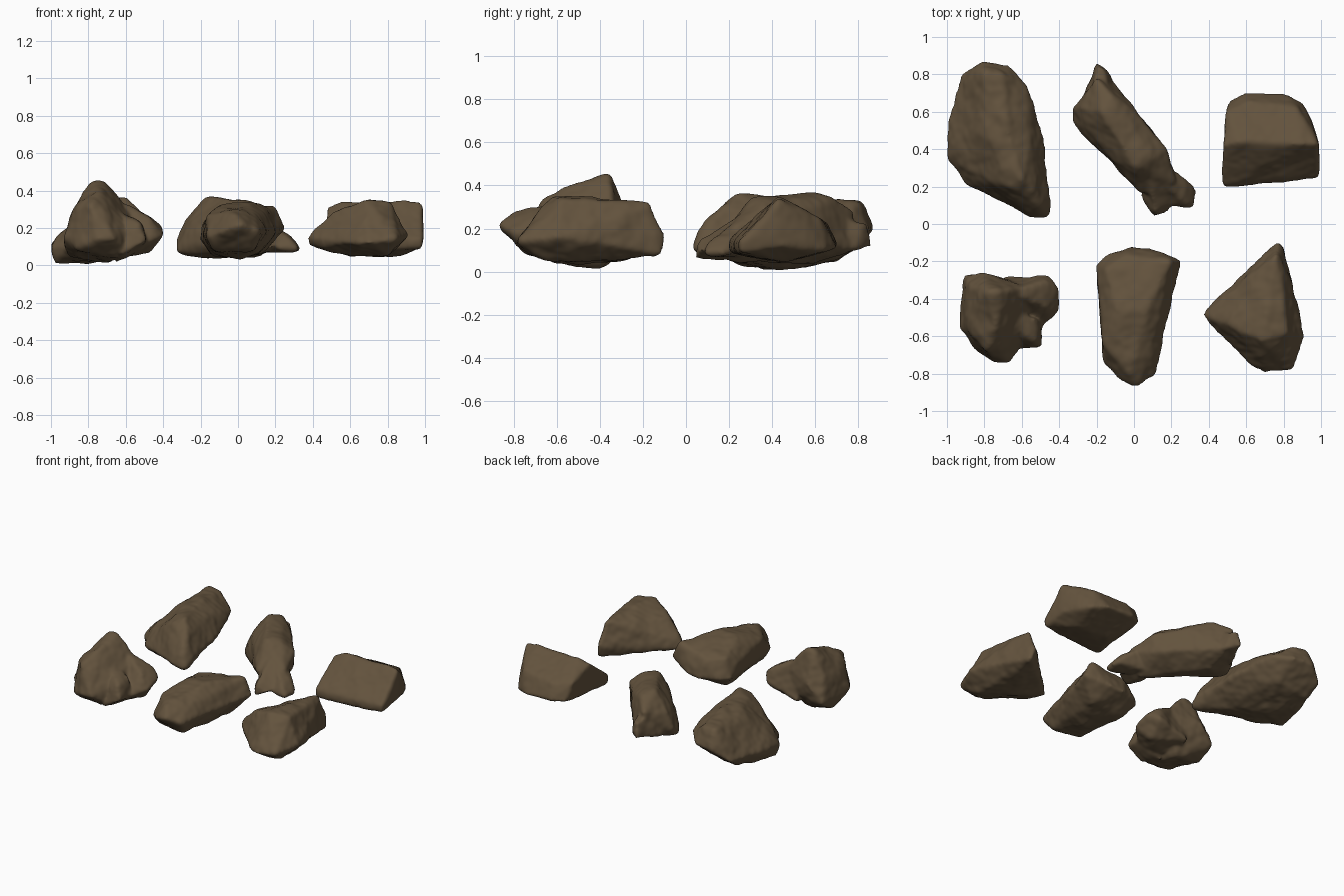
import bpy, bmesh
from mathutils import Vector, noise

brown = bpy.data.materials.new("earth_brown")
brown.diffuse_color = (0.125, 0.086, 0.047, 1)


def hull(bm, pts):
    """Add the convex hull of pts to bm."""
    part = bmesh.new()
    for p in pts:
        part.verts.new(p)
    bmesh.ops.convex_hull(part, input=part.verts[:])
    loose = [v for v in part.verts if not v.link_faces]
    bmesh.ops.delete(part, geom=loose, context='VERTS')
    tmp = bpy.data.meshes.new("tmp")
    part.to_mesh(tmp)
    part.free()
    bm.from_mesh(tmp)
    bpy.data.meshes.remove(tmp)


def rock(name, *hulls, rough=1.0):
    """Fuse chunky hulls, wear the edges, then weather the surface."""
    bm = bmesh.new()
    for pts in hulls:
        hull(bm, pts)
    me = bpy.data.meshes.new(name)
    bm.to_mesh(me)
    bm.free()
    ob = bpy.data.objects.new(name, me)
    bpy.context.collection.objects.link(ob)
    fuse = ob.modifiers.new("fuse", 'REMESH')
    fuse.mode, fuse.voxel_size = 'VOXEL', 0.011
    wear = ob.modifiers.new("wear", 'SMOOTH')
    wear.factor, wear.iterations = 0.5, 14
    dg = bpy.context.evaluated_depsgraph_get()
    solid = bpy.data.meshes.new_from_object(ob.evaluated_get(dg))
    ob.modifiers.clear()
    ob.data = solid
    moved = []
    for v in solid.vertices:
        p = v.co
        lumps = noise.fractal(p * 6, 1.0, 2.0, 3)
        chips = noise.noise(p * 22)
        moved.append(p + v.normal * (0.005 + rough * (0.011 * lumps + 0.0025 * chips)))
    for v, p in zip(solid.vertices, moved):
        v.co = p
    solid.materials.clear()
    solid.materials.append(brown)
    for f in solid.polygons:
        f.use_smooth = True
        f.material_index = 0
    solid.update()
    return ob


# Back left: the largest, a long humped boulder
rock("large_boulder", [
    (-.92, .81, .12), (-.80, .87, .20), (-.67, .85, .20), (-.57, .74, .23),
    (-.49, .47, .18), (-.45, .10, .15), (-.46, .04, .10), (-.56, .04, .12), (-.51, .09, .24),
    (-.90, .22, .09), (-1.0, .35, .10), (-.98, .58, .12), (-.98, .36, .01),
    (-.80, .81, .32), (-.71, .80, .32), (-.79, .50, .33), (-.69, .55, .35),
    (-.60, .24, .36), (-.66, .20, .33), (-.52, .16, .29), (-.56, .44, .30),
    (-.90, .70, .05), (-.66, .68, .09), (-.56, .20, .06), (-.76, .45, .015)])

# Back middle: a diagonal slab with a notched end
rock("long_slab", [
    (-.33, .61, .12), (-.33, .55, .07), (-.14, .79, .10), (-.20, .78, .28),
    (-.29, .62, .24), (-.12, .68, .34), (-.17, .60, .36), (.00, .32, .35),
    (.10, .36, .33), (.17, .40, .26), (.03, .57, .29), (.04, .16, .18),
    (.22, .22, .20), (-.10, .33, .25), (-.24, .50, .24), (-.10, .33, .10), (.17, .40, .14),
    (.03, .57, .12), (.12, .20, .05), (-.15, .60, .04)],
    [(-.20, .86, .12), (-.20, .84, .22), (-.16, .83, .22), (-.28, .66, .08), (-.12, .78, .1),
     (-.1, .6, .28), (-.24, .65, .27)],
    [(.32, .20, .09), (.32, .09, .08), (.28, .20, .15), (.28, .11, .14), (.22, .09, .08),
     (.23, .27, .17), (.1, .28, .07), (.12, .25, .24)],
    [(.10, .04, .06), (.18, .05, .09), (.11, .06, .15), (.04, .15, .08), (.24, .13, .12),
     (.1, .3, .06), (.08, .25, .26)], rough=0.9)

# Back right: a smooth wedge-shaped block
rock("wedge_block", [
    (.48, .20, .09), (.60, .21, .09), (.98, .25, .09), (.99, .25, .14), (.48, .20, .14),
    (.48, .42, .31), (.56, .44, .335), (.90, .43, .345), (.98, .43, .33), (.99, .38, .24),
    (.49, .60, .24), (.51, .66, .12), (.60, .70, .12), (.80, .70, .11), (.90, .65, .10),
    (.87, .62, .24), (.62, .65, .22), (.98, .45, .12), (.60, .45, .05), (.86, .45, .05)],
    rough=0.7)

# Front left: a peaked rock with low side lobes
rock("peaked_rock", [
    (-.82, -.39, .40), (-.77, -.36, .445), (-.71, -.36, .445), (-.74, -.54, .40),
    (-.86, -.58, .31), (-.79, -.68, .32), (-.72, -.67, .29),
    (-.91, -.27, .12), (-.80, -.26, .24), (-.88, -.32, .27), (-.89, -.50, .27), (-.93, -.56, .14),
    (-.85, -.66, .09), (-.75, -.74, .14), (-.66, -.75, .14), (-.62, -.67, .10), (-.58, -.34, .29),
    (-.60, -.32, .14), (-.56, -.52, .22), (-.90, -.40, .05), (-.70, -.40, .01), (-.66, -.60, .04)],
    [(-.46, -.28, .16), (-.40, -.34, .20), (-.40, -.47, .16), (-.47, -.31, .25), (-.46, -.45, .25),
     (-.70, -.28, .08), (-.66, -.36, .36), (-.48, -.54, .12), (-.48, -.40, .07), (-.66, -.55, .05)],
    [(-.49, -.54, .12), (-.49, -.66, .13), (-.53, -.63, .22), (-.62, -.67, .06), (-.70, -.50, .32),
     (-.52, -.5, .24), (-.65, -.5, .02)], rough=1.0)

# Front middle: a tapered oblong stone
rock("tapered_stone", [
    (-.20, -.22, .14), (-.15, -.17, .14), (-.01, -.12, .13), (.09, -.13, .14), (.25, -.20, .20),
    (.19, -.20, .31), (-.06, -.17, .26), (-.15, -.24, .27), (-.19, -.32, .22), (-.10, -.45, .32),
    (.07, -.46, .335), (.20, -.38, .20), (.13, -.60, .18), (.09, -.66, .27), (.11, -.80, .18),
    (.02, -.87, .22), (-.06, -.85, .19), (-.03, -.79, .28), (-.16, -.75, .15), (-.16, -.64, .26),
    (-.13, -.70, .08), (.08, -.74, .09), (.12, -.28, .06), (-.13, -.28, .06), (0, -.50, .04)],
    rough=0.9)

# Front right: an angular shard with three corners
rock("angular_shard", [
    (.76, -.17, .325), (.79, -.19, .30), (.77, -.10, .16), (.79, -.11, .08), (.82, -.33, .20),
    (.82, -.58, .33), (.68, -.62, .35), (.58, -.58, .31), (.74, -.40, .32), (.88, -.45, .14),
    (.91, -.60, .16), (.84, -.78, .14), (.70, -.80, .12), (.59, -.72, .12), (.51, -.54, .28),
    (.37, -.49, .15), (.38, -.46, .11), (.46, -.41, .13), (.45, -.55, .10), (.46, -.48, .22),
    (.65, -.22, .17), (.80, -.65, .05), (.62, -.50, .05), (.76, -.28, .06)])
